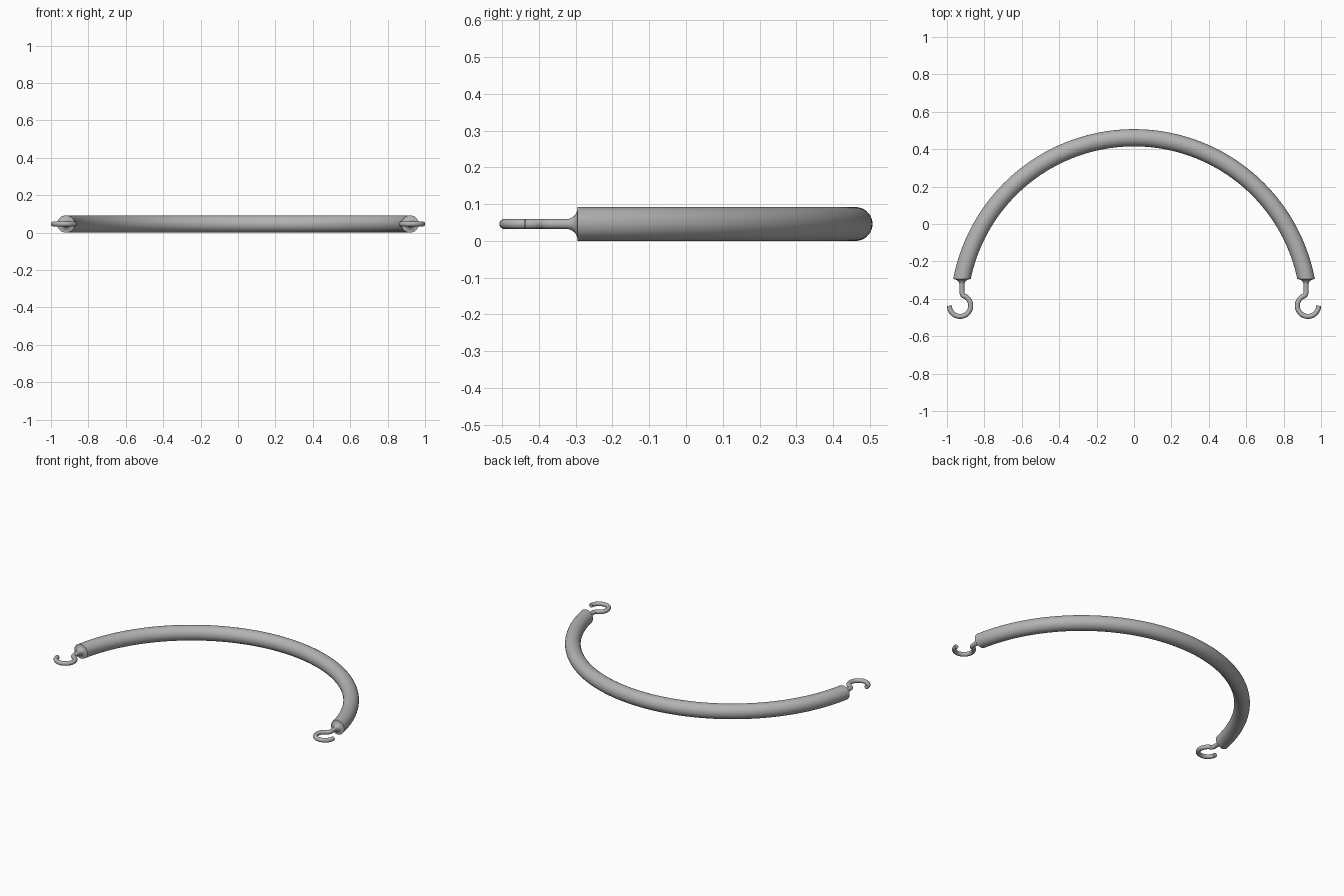
import bpy, bmesh
from math import sin, cos, pi, radians, asin
from mathutils import Vector

cube = bpy.data.objects.get("Cube")
if cube:
    bpy.data.objects.remove(cube)

TUBE_R, WIRE_R = 0.046, 0.0135
END_X, END_Y, TOP_Y = 0.92, -0.295, 0.461

steel = bpy.data.materials.new("grey_steel")
steel.use_nodes = True
colour = (0.45, 0.45, 0.45, 1)
steel.diffuse_color = colour
steel.node_tree.nodes["Principled BSDF"].inputs["Base Color"].default_value = colour


def sweep(name, path, radii, sides, flat_y=None):
    """Sweep a round section along a path in the horizontal plane."""
    bm = bmesh.new()
    pts = [Vector((x, y, TUBE_R)) for x, y in path]
    rings = []
    for i, p in enumerate(pts):
        t = (pts[min(i + 1, len(pts) - 1)] - pts[max(i - 1, 0)]).normalized()
        side = Vector((t.y, -t.x, 0))
        ring = []
        for k in range(sides):
            a = 2 * pi * k / sides
            co = p + radii[i] * (cos(a) * side + sin(a) * Vector((0, 0, 1)))
            # trim both ends square to the hooks
            if flat_y is not None and i in (0, len(pts) - 1):
                co += t * ((flat_y - co.y) / t.y)
            ring.append(bm.verts.new(co))
        rings.append(ring)
    for a, b in zip(rings, rings[1:]):
        for k in range(sides):
            n = (k + 1) % sides
            bm.faces.new((a[k], a[n], b[n], b[k]))
    bm.faces.new(rings[0])
    bm.faces.new(rings[-1])
    bmesh.ops.recalc_face_normals(bm, faces=bm.faces)
    mesh = bpy.data.meshes.new(name)
    bm.to_mesh(mesh)
    bm.free()
    mesh.materials.append(steel)
    obj = bpy.data.objects.new(name, mesh)
    bpy.context.collection.objects.link(obj)
    bpy.ops.object.select_all(action='DESELECT')
    obj.select_set(True)
    bpy.context.view_layer.objects.active = obj
    bpy.ops.object.shade_smooth_by_angle(angle=radians(40))
    return obj


# Curved grip: circular arc through the two ends and the top
rise = TOP_Y - END_Y
arc_r = (END_X ** 2 + rise ** 2) / (2 * rise)
centre_y = TOP_Y - arc_r
start = asin((END_Y - centre_y) / arc_r)
steps = 80
angles = [start + (pi - 2 * start) * i / steps for i in range(steps + 1)]
grip = [(arc_r * cos(a), centre_y + arc_r * sin(a)) for a in angles]
sweep("grip", grip, [TUBE_R] * len(grip), 40, END_Y)

# Hooks: flared root, straight stem, elbow and open ring
FLARE, RING_R, RING_X, RING_Y = 0.03, 0.057, 0.93, -0.437
for label, s in (("left", 1), ("right", -1)):
    path, radii = [], []
    for i in range(9):
        a = pi / 2 * i / 8
        path.append((END_X, END_Y - FLARE * (1 - cos(a))))
        radii.append(WIRE_R + FLARE * (1 - sin(a)))
    path += [(END_X, -0.36), (0.919, -0.37), (0.916, -0.378), (0.91, -0.385)]
    for i in range(41):
        a = radians(62 - 242 * i / 40)
        path.append((RING_X - RING_R * cos(a), RING_Y + RING_R * sin(a)))
    radii += [WIRE_R] * (len(path) - len(radii))
    sweep(label + "_hook", [(s * x, y) for x, y in path], radii, 20)
